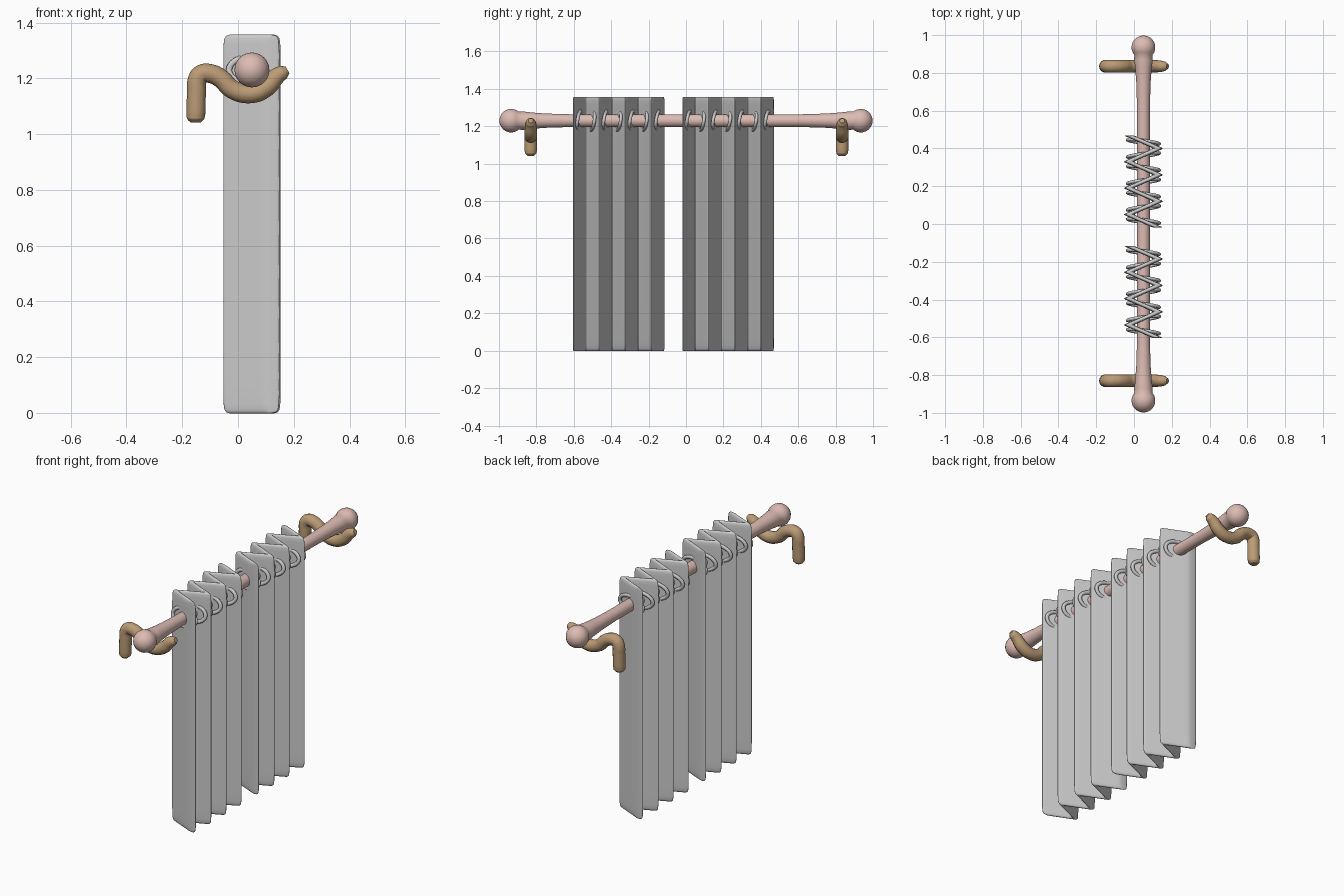
import bpy, bmesh, math
from mathutils import Matrix, Vector

if "Cube" in bpy.data.objects:
    bpy.data.objects.remove(bpy.data.objects["Cube"])

RX, RZ = 0.05, 1.23  # rod axis


def material(name, col):
    m = bpy.data.materials.new(name)
    m.diffuse_color = (*col, 1)
    m.use_nodes = True
    m.node_tree.nodes["Principled BSDF"].inputs["Base Color"].default_value = m.diffuse_color
    return m


def mesh_object(name, bm, mat=None):
    bmesh.ops.recalc_face_normals(bm, faces=bm.faces[:])
    for f in bm.faces:
        f.smooth = True
    me = bpy.data.meshes.new(name)
    bm.to_mesh(me)
    bm.free()
    ob = bpy.data.objects.new(name, me)
    bpy.context.collection.objects.link(ob)
    if mat:
        me.materials.append(mat)
    return ob


pink = material("rod_pink", (0.72, 0.5, 0.45))
tan = material("bracket_tan", (0.5, 0.33, 0.18))

# Rod with flared ends and ball finials, lathed about y
half = [(0.0, 0.034), (0.62, 0.034), (0.75, 0.038), (0.83, 0.044), (0.87, 0.049)]
for i in range(9):
    a = math.radians(130 - i * 130 / 8)
    half.append((0.935 + 0.063 * math.cos(a), max(0.063 * math.sin(a), 0)))
profile = [(-y, r) for y, r in reversed(half[1:])] + half
bm = bmesh.new()
vs = [bm.verts.new((RX + r, y, RZ)) for y, r in profile]
es = [bm.edges.new(p) for p in zip(vs, vs[1:])]
bmesh.ops.spin(bm, geom=vs + es, cent=(RX, 0, RZ), axis=(0, 1, 0),
               angle=2 * math.pi, steps=32)
bmesh.ops.remove_doubles(bm, verts=bm.verts[:], dist=1e-5)
mesh_object("curtain_rod", bm, pink)

# Bent wall brackets cradling the rod
path = [(-0.152, 1.042, 0.55), (-0.152, 1.055, 0.93), (-0.151, 1.075, 1), (-0.149, 1.15, 1),
        (-0.146, 1.195, 1), (-0.132, 1.215, 1), (-0.095, 1.216, 1), (-0.06, 1.198, 1),
        (-0.02, 1.16, 1), (0.05, 1.145, 1), (0.105, 1.17, 1), (0.14, 1.208, 0.9),
        (0.163, 1.222, 0.75), (0.178, 1.23, 0.4)]
for side, y in (("front", -0.83), ("back", 0.835)):
    cu = bpy.data.curves.new(side + "_bracket", 'CURVE')
    cu.dimensions = '3D'
    cu.bevel_depth = 0.034
    cu.bevel_resolution = 5
    cu.resolution_u = 5
    cu.use_fill_caps = True
    sp = cu.splines.new('BEZIER')
    sp.bezier_points.add(len(path) - 1)
    for p, (x, z, r) in zip(sp.bezier_points, path):
        p.co = (x, y, z)
        p.radius = r
        p.handle_left_type = p.handle_right_type = 'AUTO'
    cu.materials.append(tan)
    bpy.context.collection.objects.link(bpy.data.objects.new(side + "_bracket", cu))


# Pleated curtain panel: a zigzag strip given thickness, softened by subdivision
def panel(name, y0, step=0.07, folds=7, amp=0.08, dx=0.028):
    mid = []
    for i in range(folds):
        s = 1 if i % 2 == 0 else -1
        for t in (0, 0.1, 0.9):
            mid.append((RX + s * amp * (1 - 2 * t), y0 + step * (i + t)))
    mid.append((RX - amp, y0 + step * folds))
    bm = bmesh.new()
    rows = [[[bm.verts.new((x + d, y, z)) for x, y in mid] for d in (dx, -dx)]
            for z in (-0.004, 0.04, 0.68, 1.315, 1.359)]
    n = len(mid)
    for lo, hi in zip(rows, rows[1:]):
        for k in (0, 1):
            for i in range(n - 1):
                bm.faces.new((lo[k][i], lo[k][i + 1], hi[k][i + 1], hi[k][i]))
        for i in (0, n - 1):
            bm.faces.new((lo[0][i], lo[1][i], hi[1][i], hi[0][i]))
    for r in (rows[0], rows[-1]):
        for i in range(n - 1):
            bm.faces.new((r[0][i], r[0][i + 1], r[1][i + 1], r[1][i]))
    ob = mesh_object(name, bm)
    sub = ob.modifiers.new("soften", 'SUBSURF')
    sub.levels = sub.render_levels = 2

    # Oval rings where the rod passes through each pleat
    bm = bmesh.new()
    for i in range(folds):
        s = 1 if i % 2 == 0 else -1
        place = (Matrix.Translation((RX, y0 + step * (i + 0.5), RZ))
                 @ Matrix.Rotation(math.radians(-7 * s), 4, 'Z')
                 @ Matrix.Rotation(math.radians(-8), 4, 'X'))
        ring = []
        for a in range(32):
            u = 2 * math.pi * a / 32
            loop = []
            for b in range(10):
                v = 2 * math.pi * b / 10
                w = 0.011 * math.cos(v)
                loop.append(bm.verts.new(place @ Vector((
                    (0.083 + w) * math.cos(u), 0.009 * math.sin(v),
                    (0.049 + w) * math.sin(u)))))
            ring.append(loop)
        for a in range(32):
            for b in range(10):
                p, q = ring[a], ring[(a + 1) % 32]
                bm.faces.new((p[b], q[b], q[(b + 1) % 10], p[(b + 1) % 10]))
    mesh_object(name + "_rings", bm)


panel("front_curtain", -0.605)
panel("back_curtain", -0.02)
